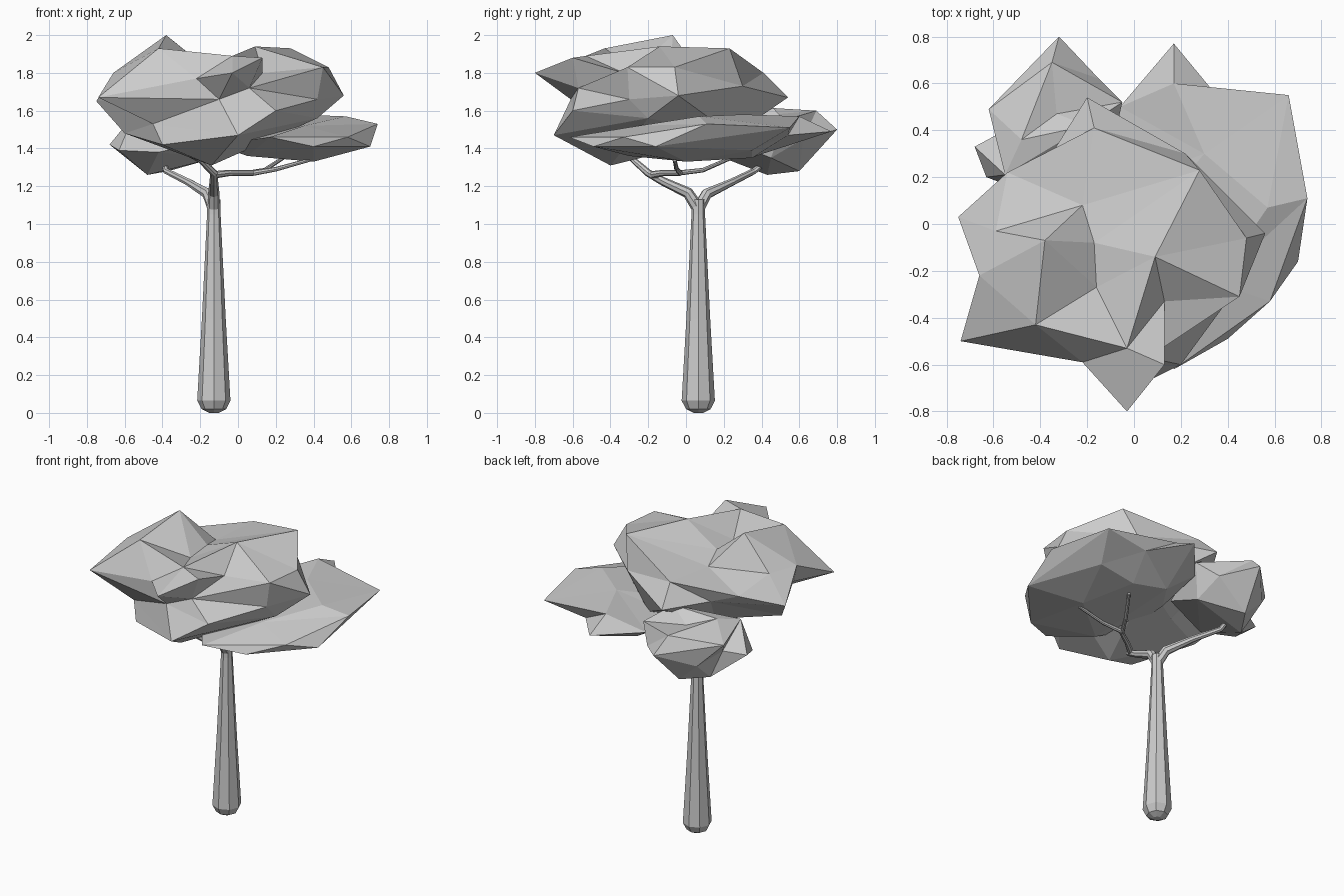
import bpy, bmesh
from mathutils import Vector


def tube(name, pts):
    """Faceted tapering limb through (x, y, z, radius) points."""
    cu = bpy.data.curves.new(name, 'CURVE')
    cu.dimensions = '3D'
    cu.bevel_depth = 1.0
    cu.bevel_resolution = 2
    cu.use_fill_caps = True
    sp = cu.splines.new('POLY')
    sp.points.add(len(pts) - 1)
    sp.use_smooth = False
    for p, (x, y, z, r) in zip(sp.points, pts):
        p.co = (x, y, z, 1)
        p.radius = r
    ob = bpy.data.objects.new(name, cu)
    bpy.context.collection.objects.link(ob)


def foliage(name, centre, size, pts):
    """Craggy clump: points joined as a star-shaped shell around a centre."""
    c = Vector(centre)
    bm = bmesh.new()
    verts = []
    for p in pts:
        d = Vector(p) - c
        d = Vector((d.x / size[0], d.y / size[1], d.z / size[2]))
        verts.append(bm.verts.new(d.normalized()))
    bmesh.ops.convex_hull(bm, input=verts)
    for v, p in zip(verts, pts):
        v.co = p
    bmesh.ops.recalc_face_normals(bm, faces=bm.faces)
    me = bpy.data.meshes.new(name)
    bm.to_mesh(me)
    bm.free()
    bpy.context.collection.objects.link(bpy.data.objects.new(name, me))


# trunk with rounded foot
X, Y = -0.128, 0.065
tube("trunk", [(X, Y, 0.0, .025), (X, Y, 0.02, .065), (X, Y, 0.065, .088),
               (X, Y, 0.5, .063), (X, Y, 1.05, .036), (X, Y, 1.13, .036)])

# forked branches
tube("back_branch", [(X, Y, 1.08, .033), (-.16, .11, 1.16, .03),
                     (-.26, .24, 1.22, .02), (-.38, .36, 1.28, .017),
                     (-.40, .46, 1.36, .012)])
tube("front_branch", [(X, Y, 1.08, .033), (X, .01, 1.165, .03),
                      (X, -.12, 1.225, .023), (X, -.2, 1.27, .02),
                      (-.2, -.28, 1.34, .016), (-.42, -.37, 1.45, .01)])
tube("right_branch", [(X, -.18, 1.26, .02), (-.05, -.12, 1.27, .017),
                      (.08, -.03, 1.27, .015), (.2, -.05, 1.29, .012),
                      (.38, -.06, 1.34, .01)])
tube("right_twig", [(.06, -.04, 1.27, .014), (.14, .09, 1.285, .012),
                    (.24, .24, 1.35, .01)])

# main upper crown
foliage("upper_foliage", (-.1, -.13, 1.65), (.6, .6, .27), [
    (-.22, .08, 1.79), (-.54, .22, 1.73), (-.75, .03, 1.65), (-.59, -.03, 1.80),
    (-.66, -.22, 1.80), (-.42, -.43, 1.93), (-.38, -.07, 2.0), (-.16, -.27, 1.82),
    (-.74, -.50, 1.67), (-.22, -.59, 1.77), (-.03, -.53, 1.89), (-.03, -.80, 1.80),
    (.13, -.60, 1.88), (.13, -.33, 1.80), (.09, -.14, 1.94), (.28, .23, 1.93),
    (.48, -.06, 1.83), (.45, -.31, 1.83), (.56, -.04, 1.68), (.22, .30, 1.73),
    (-.17, .41, 1.80), (-.20, .54, 1.67), (-.37, .27, 1.67), (.20, -.60, 1.60),
    (.0, -.70, 1.47), (-.45, -.45, 1.53), (-.40, -.50, 1.42), (-.60, -.15, 1.48),
    (-.14, -.40, 1.31), (.42, -.20, 1.56), (.10, .25, 1.47), (-.25, .05, 1.44),
    (-.60, -.27, 1.66), (-.10, -.61, 1.66), (.06, -.57, 1.72), (.42, -.30, 1.66),
    (-.17, -.08, 1.83)])

# broad flat clump on the right
foliage("right_foliage", (.3, .08, 1.45), (.45, .65, .11), [
    (.66, .55, 1.51), (.74, .11, 1.53), (.70, -.16, 1.41), (.58, -.33, 1.46),
    (.40, -.49, 1.41), (.17, -.62, 1.46), (.36, .54, 1.47), (.17, .77, 1.49),
    (-.06, .50, 1.47), (.57, .07, 1.57), (.30, .30, 1.58), (.17, .60, 1.57),
    (.35, -.25, 1.52), (.40, .0, 1.33), (.05, -.30, 1.36), (.30, .35, 1.35),
    (.08, .40, 1.37), (-.12, -.20, 1.42), (-.1, .15, 1.43), (.55, .35, 1.39)])

# small clump at the back left
foliage("back_left_foliage", (-.38, .42, 1.45), (.3, .3, .18), [
    (-.32, .80, 1.50), (-.35, .69, 1.60), (-.62, .49, 1.53), (-.68, .33, 1.42),
    (-.55, .21, 1.58), (-.05, .52, 1.55), (-.48, .43, 1.26), (-.37, .60, 1.28),
    (-.33, .47, 1.58), (-.48, .36, 1.62), (-.20, .42, 1.66), (-.12, .20, 1.45),
    (-.42, .12, 1.38), (-.12, .45, 1.35), (-.50, .60, 1.40), (-.63, .20, 1.39),
    (-.15, .62, 1.45), (-.55, .40, 1.44)])
